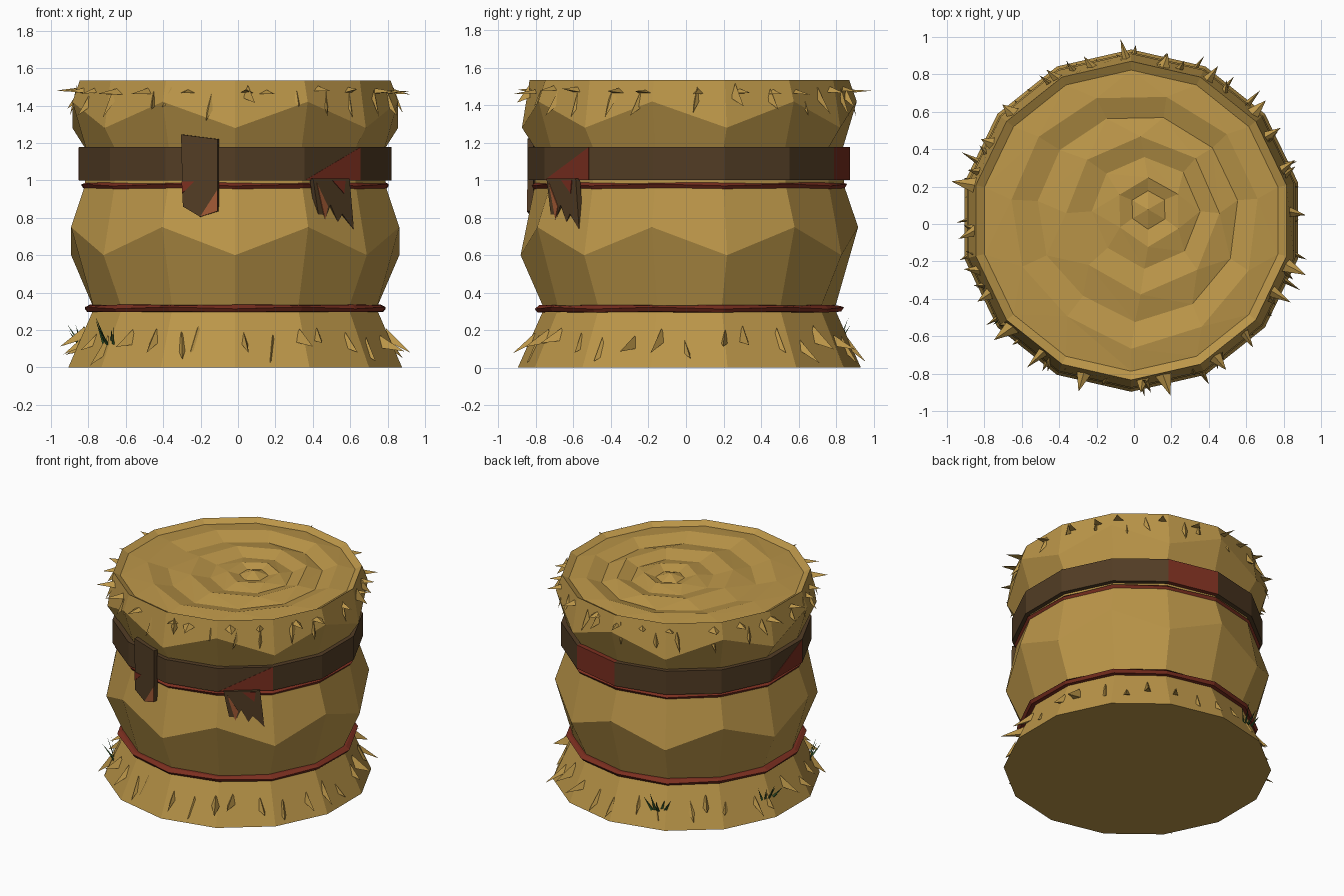
import bpy, bmesh, math, random
from mathutils import Vector

if "Cube" in bpy.data.objects:
    bpy.data.objects.remove(bpy.data.objects["Cube"])

random.seed(4)
N = 14
CEN = Vector((-0.015, 0.018, 0))
STEP = 2 * math.pi / N
APO = math.cos(math.pi / N)


def mat(name, rgb):
    m = bpy.data.materials.new(name)
    m.diffuse_color = (*rgb, 1)
    m.use_nodes = True
    m.node_tree.nodes["Principled BSDF"].inputs["Base Color"].default_value = m.diffuse_color
    return m


HAY = mat("hay", (0.50, 0.305, 0.066))
BROWN = mat("dark_leather", (0.085, 0.046, 0.018))
RED = mat("red_cord", (0.20, 0.028, 0.014))
ORANGE = mat("worn_orange", (0.36, 0.10, 0.035))
GREEN = mat("grass_green", (0.035, 0.10, 0.025))


def make(name, bm, *mats):
    bmesh.ops.recalc_face_normals(bm, faces=bm.faces)
    me = bpy.data.meshes.new(name)
    bm.to_mesh(me)
    bm.free()
    for m in mats:
        me.materials.append(m)
    ob = bpy.data.objects.new(name, me)
    bpy.context.collection.objects.link(ob)
    return ob


def at(a, r, z, u=0):
    """Point at world angle a, radius r, height z, shifted u along the tangent."""
    c, s = math.cos(a), math.sin(a)
    return CEN + Vector((c * r - s * u, s * r + c * u, z))


def ang(k):
    return -math.pi / 2 + k * STEP


def ring(bm, r, z, z_odd=None):
    return [bm.verts.new(at(ang(k), r, z if k % 2 == 0 or z_odd is None else z_odd))
            for k in range(N)]


def join(bm, lo, hi):
    return [bm.faces.new((lo[k], lo[(k + 1) % N], hi[(k + 1) % N], hi[k])) for k in range(N)]


def zip_rings(bm, a, b):
    """Triangle strip between two rings with different vertex counts."""
    i = j = 0
    while i < len(a) or j < len(b):
        va, vb = a[i % len(a)], b[j % len(b)]
        if j >= len(b) or (i < len(a) and (i + 1) / len(a) <= (j + 1) / len(b)):
            bm.faces.new((va, a[(i + 1) % len(a)], vb))
            i += 1
        else:
            bm.faces.new((va, b[(j + 1) % len(b)], vb))
            j += 1


# Hay bale: lathe with zigzag bulges
bm = bmesh.new()
rows = [(0.915, 0, None), (0.775, 0.315, None), (0.90, 0.60, 0.75), (0.825, 0.97, None),
        (0.815, 1.16, None), (0.893, 1.28, 1.42), (0.852, 1.535, None), (0.805, 1.508, None)]
loops = [ring(bm, *row) for row in rows]
bm.faces.new(loops[0])
for lo, hi in zip(loops, loops[1:]):
    join(bm, lo, hi)
# Rolled spiral on the top
prev = loops[-1]
for r, n, z, cx, cy in [(0.665, 11, 1.525, 0.0, 0.02), (0.54, 11, 1.488, 0.02, 0.03),
                        (0.41, 8, 1.52, 0.05, 0.04), (0.29, 8, 1.488, 0.07, 0.05),
                        (0.18, 6, 1.515, 0.09, 0.05), (0.10, 6, 1.49, 0.09, 0.06)]:
    cur = []
    for j in range(n):
        p = at(-math.pi / 2 + 2 * math.pi * j / n, r * (1.06 - 0.12 * j / n), z)
        cur.append(bm.verts.new(p + Vector((cx, cy, 0))))
    zip_rings(bm, prev, cur)
    prev = cur
tip = bm.verts.new(CEN + Vector((0.09, 0.06, 1.525)))
for j in range(len(prev)):
    bm.faces.new((prev[j], prev[(j + 1) % len(prev)], tip))
make("hay_bale", bm, HAY)


# Hoops: closed profile swept round the bale
def hoop(name, profile, mats, red_faces=()):
    bm = bmesh.new()
    ls = [ring(bm, r, z, zo) for r, z, zo in profile]
    for i in range(len(ls)):
        for k, f in enumerate(join(bm, ls[i], ls[(i + 1) % len(ls)])):
            f.material_index = 1 if k in red_faces else 0
    return make(name, bm, *mats)


hoop("leather_band", [(0.79, 1.0, None), (0.857, 1.0, None), (0.857, 1.177, None),
                      (0.79, 1.177, None)], (BROWN, RED), (6,))
for name, r, z in (("lower_cord", 0.825, 0.315), ("upper_cord", 0.842, 0.972)):
    hoop(name, [(r - 0.06, z - 0.02, None), (r - 0.015, z - 0.02, z - 0.015),
                (r, z - 0.002, z + 0.008), (r - 0.025, z + 0.02, z + 0.015),
                (r - 0.06, z + 0.02, None)], (RED,))


# Flat pieces lying on one side of the band
def plate(name, side, outline, r0, r1, m):
    a = ang(side + 0.5)
    bm = bmesh.new()
    back = [bm.verts.new(at(a, r0, z, u)) for u, z in outline]
    front = [bm.verts.new(at(a, r1, z, u)) for u, z in outline]
    bm.faces.new(back)
    bm.faces.new(front)
    n = len(outline)
    for i in range(n):
        bm.faces.new((back[i], back[(i + 1) % n], front[(i + 1) % n], front[i]))
    return make(name, bm, m)


R = 0.857 * APO
for side in (1, 10):
    plate("red_band_patch", side, [(-0.188, 1.001), (0.188, 1.001), (0.188, 1.176)],
          R - 0.003, R + 0.002, RED)
# Strap end hanging over the band
plate("strap_end", 13, [(-0.1, 1.245), (0.1, 1.22), (0.1, 0.835), (0.005, 0.805), (-0.09, 0.86)],
      R - 0.005, R + 0.028, BROWN)
plate("strap_red_patch", 13, [(-0.096, 0.995), (-0.025, 0.995), (-0.094, 0.93)],
      R + 0.027, R + 0.031, RED)
plate("strap_orange_patch", 13, [(0.1, 0.95), (0.1, 0.835), (0.005, 0.805)],
      R + 0.026, R + 0.031, ORANGE)
# Torn rag below the band
plate("rag_brown", 1, [(-0.15, 1.01), (0.1, 1.01), (0.13, 0.735), (0.05, 0.82), (0.02, 0.775),
                       (-0.03, 0.87), (-0.07, 0.78), (-0.11, 0.80)], R - 0.01, R + 0.02, BROWN)
plate("rag_orange", 1, [(-0.125, 0.985), (-0.05, 0.86), (-0.07, 0.79)], R + 0.018, R + 0.024, ORANGE)
plate("rag_red", 1, [(-0.02, 1.0), (0.07, 1.0), (0.06, 0.93)], R + 0.018, R + 0.024, RED)


# Loose straw spikes and grass blades
def spike(bm, a, r, z, w, h, out, drop, lean=0.0):
    base = [bm.verts.new(at(a, r, z + h / 2, 0)), bm.verts.new(at(a, r, z - h / 3, -w / 2)),
            bm.verts.new(at(a, r, z - h / 3, w / 2))]
    tip = bm.verts.new(at(a, r + out, z - drop, lean))
    for i in range(3):
        bm.faces.new((base[i], base[(i + 1) % 3], tip))
    bm.faces.new(base)


def side_factor(a):
    t = (a + math.pi / 2) % STEP - STEP / 2
    return APO / math.cos(t)


def straw(name, count, z0, z1, surf, out, drop, w, h):
    bm = bmesh.new()
    for i in range(count):
        a = 2 * math.pi * (i + random.uniform(-0.3, 0.3)) / count
        z = random.uniform(z0, z1)
        spike(bm, a, surf(z) * side_factor(a) - 0.012, z, random.uniform(*w), random.uniform(*h),
              random.uniform(*out), random.uniform(*drop), random.uniform(-0.04, 0.04))
    make(name, bm, HAY)


straw("base_straw", 32, 0.11, 0.18, lambda z: 0.915 - 0.444 * z,
      (0.06, 0.155), (0.04, 0.11), (0.04, 0.07), (0.05, 0.11))
straw("rim_straw", 24, 1.47, 1.49, lambda z: 0.87, (0.07, 0.13), (-0.01, 0.02),
      (0.05, 0.09), (0.02, 0.04))
straw("drooping_straw", 26, 1.42, 1.47, lambda z: 0.88, (0.03, 0.07), (0.05, 0.12),
      (0.03, 0.05), (0.05, 0.1))

bm = bmesh.new()
for deg in (112, 166, 217):
    for i in range(5):
        a = math.radians(deg) + (i - 2) * 0.022
        spike(bm, a, 0.845, 0.11 + 0.01 * (i % 2), 0.025, 0.03, 0.02 + 0.03 * (i % 3),
              -random.uniform(0.08, 0.17), (i - 2) * 0.03)
make("grass_tufts", bm, GREEN)
